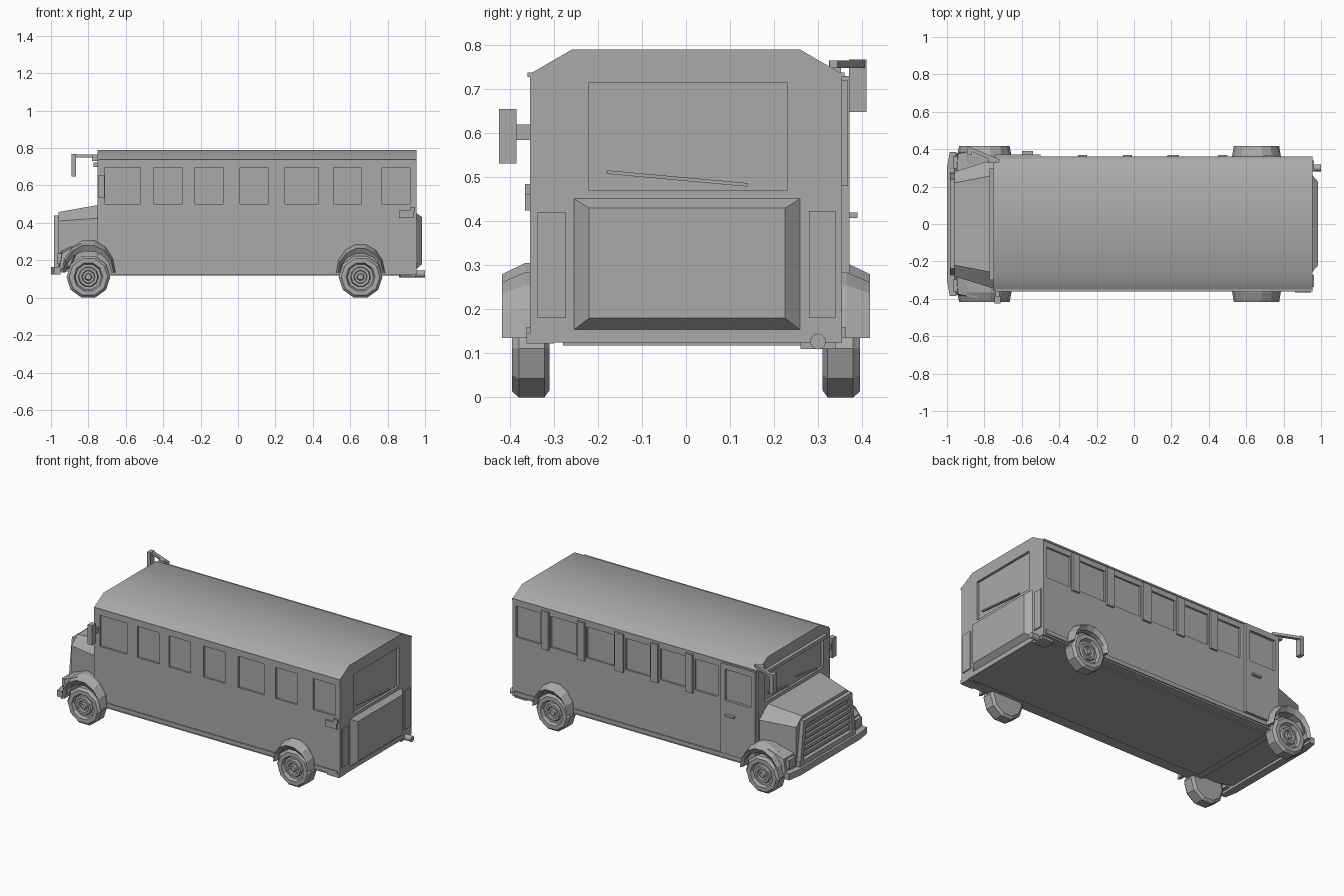
import bpy, bmesh, math
from mathutils import Vector, Matrix

if "Cube" in bpy.data.objects:
    bpy.data.objects.remove(bpy.data.objects["Cube"], do_unlink=True)

grey = bpy.data.materials.new("plain_grey")
grey.use_nodes = True
grey.diffuse_color = (0.4, 0.4, 0.4, 1)
grey.node_tree.nodes["Principled BSDF"].inputs["Base Color"].default_value = (0.4, 0.4, 0.4, 1)


def finish(name, bm, angle=0):
    bmesh.ops.recalc_face_normals(bm, faces=bm.faces)
    mesh = bpy.data.meshes.new(name)
    bm.to_mesh(mesh)
    bm.free()
    mesh.materials.append(grey)
    ob = bpy.data.objects.new(name, mesh)
    bpy.context.collection.objects.link(ob)
    if angle:
        select(ob)
        bpy.ops.object.shade_smooth_by_angle(angle=math.radians(angle))
    return ob


def select(ob):
    bpy.ops.object.select_all(action='DESELECT')
    ob.select_set(True)
    bpy.context.view_layer.objects.active = ob


def add_box(bm, x, y, z):
    """Box from three (low, high) ranges."""
    size = [b - a for a, b in (x, y, z)]
    mid = [(a + b) / 2 for a, b in (x, y, z)]
    bmesh.ops.create_cube(bm, size=1, matrix=Matrix.Translation(mid) @ Matrix.Diagonal((*size, 1)))


def boxes(name, *ranges):
    bm = bmesh.new()
    for r in ranges:
        add_box(bm, *r)
    return finish(name, bm)


def hull(name, pts):
    bm = bmesh.new()
    for p in pts:
        bm.verts.new(p)
    bmesh.ops.convex_hull(bm, input=bm.verts)
    bmesh.ops.dissolve_limit(bm, angle_limit=0.01, verts=bm.verts, edges=bm.edges)
    return finish(name, bm)


def rod(name, a, b, w, h):
    """Rectangular bar between two points."""
    a, b = Vector(a), Vector(b)
    d = (b - a).normalized()
    side = d.cross(Vector((0, 0, 1))).normalized() * w / 2
    up = side.cross(d).normalized() * h / 2
    return hull(name, [p + s * side + t * up for p in (a, b) for s in (-1, 1) for t in (-1, 1)])


def bridge(bm, rings, closed):
    """Skin a list of equal vertex rings and cap or close them."""
    vs = [[bm.verts.new(p) for p in r] for r in rings]
    n = len(vs[0])
    pairs = list(zip(vs, vs[1:])) + ([(vs[-1], vs[0])] if closed else [])
    for r, s in pairs:
        for i in range(n):
            bm.faces.new((r[i], r[(i + 1) % n], s[(i + 1) % n], s[i]))
    if not closed:
        bm.faces.new(vs[0])
        bm.faces.new(vs[-1])


# Main body: one cross-section run along the length
section = [(-.355, .125), (.355, .125), (.355, .735), (.26, .79), (-.26, .79), (-.355, .735)]
bm = bmesh.new()
bridge(bm, [[(x, y, z) for y, z in section] for x in (-.75, .955)], False)
body = finish("body", bm)

# Recessed windows on both sides, windshield and rear window
right_windows = [(-.71, -.52), (-.45, -.3), (-.23, -.08), (.01, .16), (.25, .43), (.51, .66), (.77, .92)]
left_windows = [(-.47, -.31), (-.24, -.07), (0, .17), (.25, .44), (.51, .69), (.76, .93)]
cuts = [(w, (-.4, -.343), (.5, .695)) for w in right_windows]
cuts += [(w, (.343, .4), (.5, .695)) for w in left_windows]
cuts += [((-.8, -.735), (-.29, .29), (.515, .715)), ((.94, 1), (-.22, .23), (.47, .715))]
cutter = boxes("window_cutter", *cuts)
cutter.hide_render = True
mod = body.modifiers.new("windows", 'BOOLEAN')
mod.operation, mod.solver, mod.object = 'DIFFERENCE', 'EXACT', cutter
select(body)
bpy.ops.object.modifier_apply(modifier="windows")
bpy.data.objects.remove(cutter, do_unlink=True)
select(body)
bpy.ops.object.shade_smooth_by_angle(angle=math.radians(35))

# Side trim: lower skirts, drip rails and the pillars between left windows
boxes("lower_skirts", *[((-.66, .94), tuple(sorted((s * .35, s * .362))), (.135, .16)) for s in (-1, 1)])
boxes("drip_rails", *[((-.74, .955), tuple(sorted((s * .35, s * .36))), (.728, .738)) for s in (-1, 1)])
boxes("left_pillars", *[((a[1] + .01, b[0] - .01), (.35, .368), (.48, .72))
                        for a, b in zip(left_windows, left_windows[1:])])

# Front entry door with its window opening and handle
boxes("door", ((-.74, -.5), (.35, .372), (.165, .5)), ((-.74, -.5), (.35, .372), (.695, .73)),
      ((-.74, -.71), (.35, .372), (.5, .695)), ((-.53, -.5), (.35, .372), (.5, .695)))
boxes("door_handle", ((-.6, -.54), (.37, .39), (.408, .42)))
boxes("right_side_arm", ((.86, .94), (-.366, -.35), (.425, .465)), ((.92, .945), (-.366, -.35), (.46, .485)))

# Rear engine cover, lamps and wiper
hull("rear_cover", [(.95, y, z) for y in (-.26, .265) for z in (.15, .455)]
     + [(.985, y, z) for y in (-.22, .225) for z in (.18, .43)])
boxes("rear_lamps", ((.95, .962), (-.337, -.273), (.18, .42)), ((.95, .962), (.28, .34), (.18, .423)))
rod("rear_wiper", (.948, -.18, .512), (.948, .14, .483), .012, .008)

# Hood tapering toward the nose
hull("hood", [(-.75, s * y, z) for s in (-1, 1) for y, z in ((.345, .14), (.345, .425), (.26, .495))]
     + [(-.96, s * y, z) for s in (-1, 1) for y, z in ((.28, .14), (.28, .41), (.22, .458))])


# Grille: trapezoid surround with slats
def half_width(z):
    return .275 - .15 * max(0, z - .2)


for label, z0, z1 in (("bottom", .165, .195), ("top", .41, .44)):
    hull("grille_" + label, [(x, s * half_width(z), z) for x in (-.985, -.95) for s in (-1, 1) for z in (z0, z1)])
for label, s in (("left", 1), ("right", -1)):
    hull("grille_side_" + label, [(x, s * (half_width(z) - i), z)
                                  for x in (-.985, -.95) for z in (.165, .44) for i in (0, .03)])
boxes("grille_slats", *[((-.973, -.95), (-.23, .23), (.21 + i * .034, .228 + i * .034)) for i in range(6)])

# Bumper, windshield visor and front wipers
hull("front_bumper", [(x, s * y, z) for s in (-1, 1) for z in (.125, .165)
                      for x, y in ((-1, .3), (-.985, .385), (-.95, .385), (-.95, .3))])
boxes("windshield_visor", ((-.772, -.745), (-.3, .3), (.7, .722)))
for label, y in (("left", .05), ("right", -.23)):
    rod("front_wiper_" + label, (-.742, y, .525), (-.742, y + .2, .555), .01, .01)


# Wheels: lathed ten-sided tyre with stepped hub
def wheel(name, x, s):
    profile = [(0, .31), (.1, .31), (.117, .322), (.117, .38), (.103, .395), (.078, .395), (.07, .375),
               (.055, .375), (.05, .388), (.036, .388), (.032, .376), (.02, .376), (.016, .39), (0, .39)]
    n = 10
    bm = bmesh.new()
    rings = []
    for i in range(n):
        a = math.tau * (i + .5) / n
        rings.append([(x + r * math.sin(a), s * y, .111 + r * math.cos(a)) for r, y in profile])
    bridge(bm, rings, True)
    bmesh.ops.remove_doubles(bm, verts=bm.verts, dist=1e-5)
    bmesh.ops.dissolve_degenerate(bm, edges=bm.edges, dist=1e-5)
    low = min(v.co.z for v in bm.verts)
    bmesh.ops.translate(bm, verts=bm.verts, vec=(0, 0, -low))
    finish(name, bm)


# Fenders: faceted arch flaring out over the wheel
def fender(name, x, s, wide, top):
    bm = bmesh.new()
    rings = []
    for i in range(8):
        a = math.pi * i / 7
        c, h = math.cos(a), math.sin(a)
        rings.append([(x + wide * c * k, s * y, .135 + h * (top - .135) * t)
                      for y, k, t in ((.3, 1, 1), (.365, 1, 1), (.418, .93, .85), (.4, .84, .66), (.3, .84, .66))])
    bridge(bm, rings, False)
    finish(name, bm)


for side, s in (("left", 1), ("right", -1)):
    wheel("front_wheel_" + side, -.8, s)
    wheel("rear_wheel_" + side, .655, s)
    fender("front_fender_" + side, -.8, s, .145, .31)
    fender("rear_fender_" + side, .655, s, .13, .288)
    # Fender nose carrying the headlamp
    hull("fender_nose_" + side, [(x, s * y, z) for x, y, z in (
        (-.965, .25, .15), (-.955, .375, .15), (-.95, .25, .25), (-.94, .375, .24),
        (-.84, .25, .3), (-.84, .395, .29), (-.9, .25, .15), (-.9, .395, .17))])
    boxes("headlamp_" + side, ((-.968, -.93), tuple(sorted((s * .295, s * .36))), (.18, .235)))

# Mirrors: high one ahead of the door, low one on the other side
boxes("left_mirror", ((-.89, -.865), (.37, .41), (.648, .768)))
rod("left_mirror_arm", (-.875, .4, .757), (-.72, .335, .757), .02, .016)
boxes("left_mirror_bracket", ((-.78, -.74), (.325, .352), (.732, .766)))
boxes("right_mirror", ((-.745, -.715), (-.425, -.385), (.532, .655)))
boxes("right_mirror_arm", ((-.74, -.72), (-.39, -.35), (.585, .62)))

# Underside rail, exhaust and rear step
boxes("under_rail", ((-.7, .93), (-.28, .3), (.118, .13)))
bm = bmesh.new()
bmesh.ops.create_cone(bm, cap_ends=True, segments=12, radius1=.018, radius2=.018, depth=.14,
                      matrix=Matrix.Translation((.93, .3, .127)) @ Matrix.Rotation(math.pi / 2, 4, 'Y'))
finish("exhaust_pipe", bm, 40)
boxes("exhaust_bracket", ((.87, .95), (.26, .34), (.11, .13)))
boxes("right_rear_step", ((.87, .955), (-.362, -.3), (.122, .146)))
